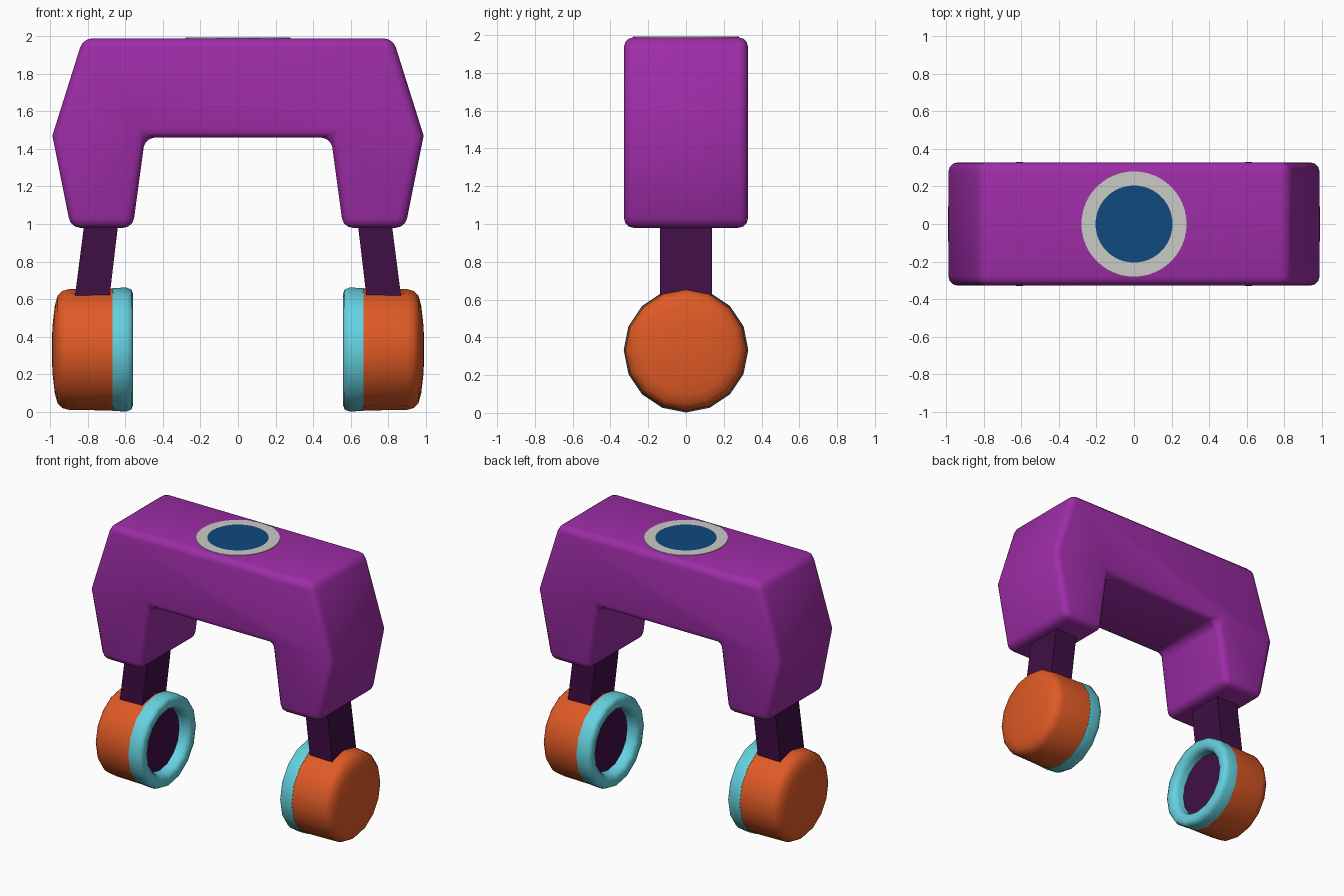
import bpy, bmesh, math

if "Cube" in bpy.data.objects:
    bpy.data.objects.remove(bpy.data.objects["Cube"])


def mat(name, rgb):
    m = bpy.data.materials.new(name)
    m.diffuse_color = (*rgb, 1)
    m.use_nodes = True
    m.node_tree.nodes["Principled BSDF"].inputs["Base Color"].default_value = m.diffuse_color
    return m


PURPLE = mat("purple", (0.34, 0.026, 0.39))
DARK = mat("dark_purple", (0.05, 0.0045, 0.06))
ORANGE = mat("orange", (0.74, 0.103, 0.019))
CYAN = mat("cyan", (0.13, 0.64, 0.74))
GREY = mat("light_grey", (0.59, 0.59, 0.56))
BLUE = mat("blue", (0.0045, 0.067, 0.21))


def finish(name, bm, material, angle=30):
    bmesh.ops.recalc_face_normals(bm, faces=bm.faces)
    me = bpy.data.meshes.new(name)
    bm.to_mesh(me)
    bm.free()
    me.materials.append(material)
    ob = bpy.data.objects.new(name, me)
    bpy.context.collection.objects.link(ob)
    bpy.ops.object.select_all(action='DESELECT')
    bpy.context.view_layer.objects.active = ob
    ob.select_set(True)
    bpy.ops.object.shade_smooth_by_angle(angle=math.radians(angle))
    return ob


def extrude_xz(profile, half_y):
    """Profile in the xz plane, extruded along y."""
    bm = bmesh.new()
    a = [bm.verts.new((x, -half_y, z)) for x, z in profile]
    b = [bm.verts.new((x, half_y, z)) for x, z in profile]
    n = len(profile)
    bm.faces.new(a)
    bm.faces.new(b[::-1])
    for i in range(n):
        j = (i + 1) % n
        bm.faces.new((a[i], b[i], b[j], a[j]))
    bmesh.ops.recalc_face_normals(bm, faces=bm.faces)
    return bm


def lathe(profile, place, sides, closed=False):
    """Revolve (distance along axis, radius) points; ends are capped unless closed."""
    bm = bmesh.new()
    rings = []
    for d, r in profile:
        angles = [2 * math.pi * k / sides for k in range(sides)]
        rings.append([bm.verts.new(place(d, r * math.sin(t), r * math.cos(t))) for t in angles])
    pairs = list(zip(rings, rings[1:]))
    if closed:
        pairs.append((rings[-1], rings[0]))
    else:
        bm.faces.new(rings[0])
        bm.faces.new(rings[-1])
    for p, q in pairs:
        for k in range(sides):
            j = (k + 1) % sides
            bm.faces.new((p[k], p[j], q[j], q[k]))
    return bm


# Arched body: half profile mirrored, hard corners rounded, the shallow side bend left sharp
half = [(0.825, 1.988), (0.988, 1.47), (0.89, 0.98), (0.56, 0.98), (0.495, 1.46)]
bm = extrude_xz(half + [(-x, z) for x, z in reversed(half)], 0.328)
edges = [e for e in bm.edges if e.calc_face_angle() > math.radians(40)]
bmesh.ops.bevel(bm, geom=edges, offset=0.05, segments=3, profile=0.5, affect='EDGES')
finish("arched_body", bm, PURPLE)

# Round badge plates on top
up = lambda d, a, b: (a, b, d)
finish("top_ring", lathe([(1.984, 0.205), (1.984, 0.28), (1.992, 0.28), (1.992, 0.205)], up, 48, True), GREY)
finish("top_disc", lathe([(1.984, 0.205), (1.992, 0.205)], up, 48), BLUE)

# Struts and wheel-like feet on both sides
ZC = 0.332
for s, side in ((1, "right"), (-1, "left")):
    place = lambda d, a, b: (s * d, a, ZC + b)
    strut = [(0.632, 1.05), (0.812, 1.05), (0.875, 0.56), (0.69, 0.56)]
    finish(side + "_strut", extrude_xz([(s * x, z) for x, z in strut], 0.138), DARK)
    foot = [(0.665, 0.325), (0.90, 0.321), (0.935, 0.312), (0.96, 0.287),
            (0.975, 0.235), (0.987, 0.13), (0.991, 0.04)]
    finish(side + "_foot", lathe(foot, place, 16), ORANGE, 35)
    rim = [(0.667, 0.327), (0.595, 0.330), (0.568, 0.320), (0.56, 0.30),
           (0.56, 0.265), (0.572, 0.243), (0.60, 0.232), (0.667, 0.228)]
    finish(side + "_foot_rim", lathe(rim, place, 16, True), CYAN, 50)
    finish(side + "_foot_pad", lathe([(0.64, 0.231), (0.667, 0.231)], place, 16), DARK)
